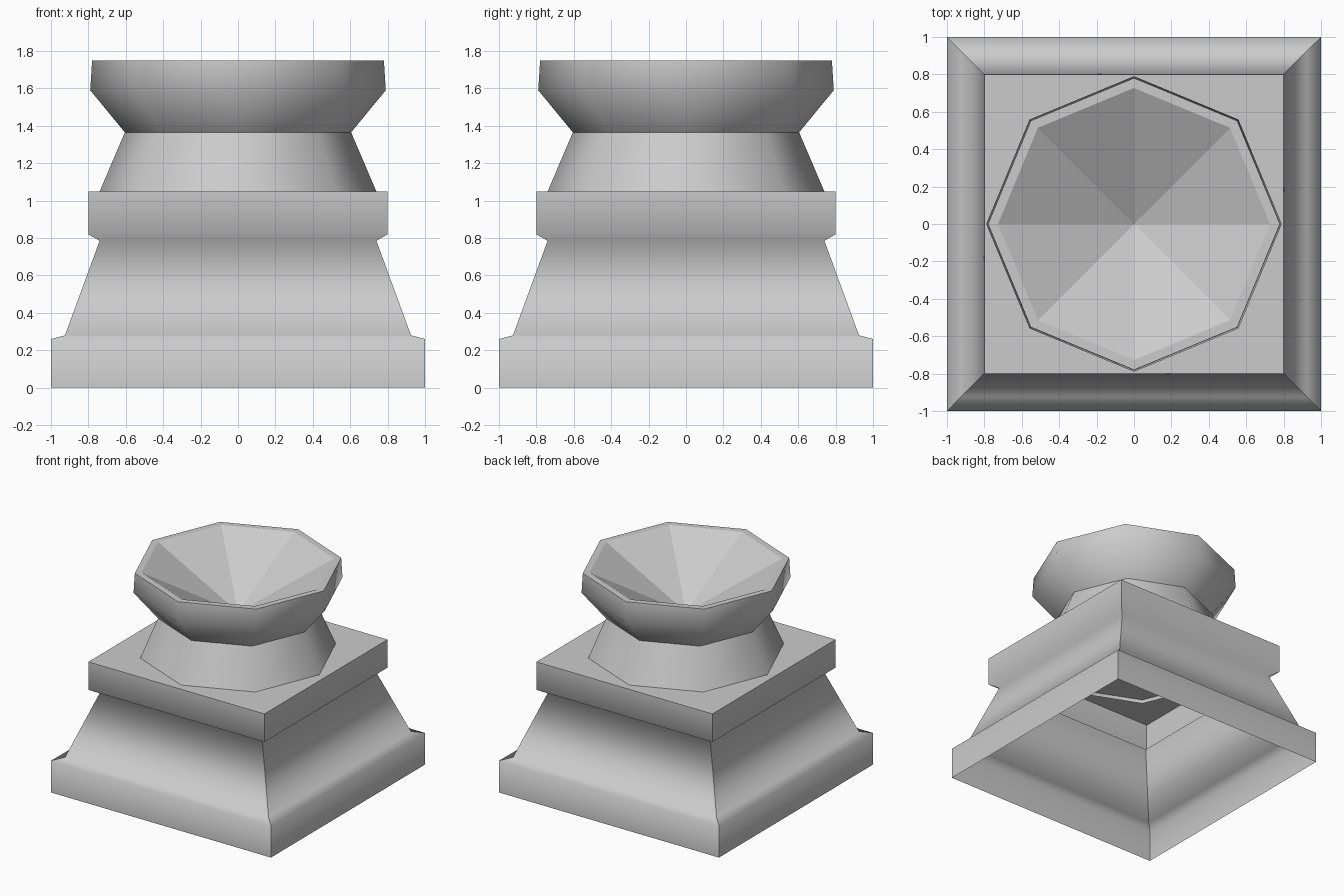
import bpy, bmesh
from math import cos, sin, pi

cube = bpy.data.objects.get("Cube")
if cube:
    bpy.data.objects.remove(cube, do_unlink=True)

grey = bpy.data.materials.new("stone_grey")
grey.use_nodes = True
colour = (0.6, 0.6, 0.6, 1)
grey.diffuse_color = colour
grey.node_tree.nodes["Principled BSDF"].inputs["Base Color"].default_value = colour


def lathe(name, sides, start, profile, hard_corners, cap=None):
    """Sweep (radius, height, hard) points around z; cap closes the top flat."""
    bm = bmesh.new()
    rings = []
    for radius, height, hard in profile:
        rings.append([bm.verts.new((radius * cos(start + 2 * pi * i / sides),
                                    radius * sin(start + 2 * pi * i / sides), height))
                      for i in range(sides)])
    for low, high in zip(rings, rings[1:]):
        for i in range(sides):
            j = (i + 1) % sides
            face = bm.faces.new((low[i], low[j], high[j], high[i]))
            face.smooth = True
    if cap == "flat":
        bm.faces.new(rings[-1])
    elif cap:
        # Flat-sided pit running down to a point
        tip = bm.verts.new((0, 0, cap))
        for i in range(sides):
            bm.faces.new((rings[-1][i], rings[-1][(i + 1) % sides], tip))
    for ring, point in zip(rings, profile):
        if point[2]:
            for i in range(sides):
                bm.edges.get((ring[i], ring[(i + 1) % sides])).smooth = False
    if hard_corners:
        for low, high in zip(rings, rings[1:]):
            for a, b in zip(low, high):
                bm.edges.get((a, b)).smooth = False
    mesh = bpy.data.meshes.new(name)
    bm.to_mesh(mesh)
    bm.free()
    mesh.materials.append(grey)
    obj = bpy.data.objects.new(name, mesh)
    bpy.context.collection.objects.link(obj)
    return obj


# Square pedestal: hollow below, closed on top
half_widths = [(1, 0), (1, 0.26), (0.925, 0.28), (0.74, 0.785), (0.8, 0.82), (0.8, 1.05)]
diagonal = 2 ** 0.5
lathe("pedestal", 4, pi / 4,
      [(w * diagonal, z, z == 1.05) for w, z in half_widths], True, "flat")

# Eight-sided neck, standing slightly into the pedestal top
lathe("neck", 8, 0, [(0.75, 1.025, False), (0.605, 1.365, True)], False)

# Eight-sided bowl with a flat rim and a pointed hollow
lathe("bowl", 8, 0, [(0.605, 1.365, True), (0.79, 1.59, False), (0.78, 1.75, True),
                     (0.727, 1.75, True)], False, 1.365)
